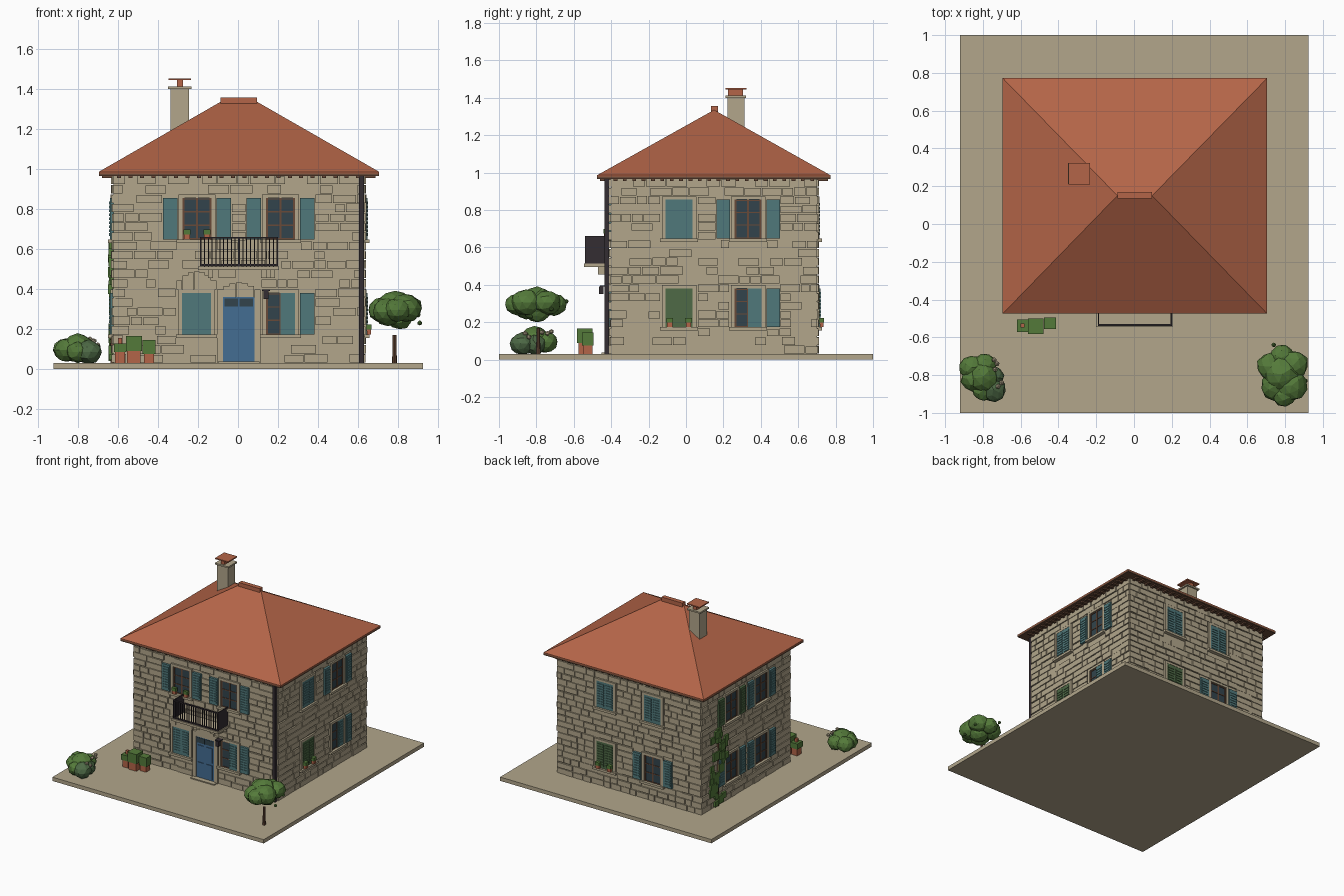
import bpy, bmesh, math, random
from mathutils import Matrix, Vector

if "Cube" in bpy.data.objects:
    bpy.data.objects.remove(bpy.data.objects["Cube"])

random.seed(4)

def lin(c):
    c /= 255
    return c / 12.92 if c <= 0.04045 else ((c + 0.055) / 1.055) ** 2.4

MATS = {}
for mat_name, rgb in dict(stone=(178, 166, 139), terracotta=(180, 101, 72), wood_brown=(104, 74, 56),
                          teal_paint=(80, 121, 123), blue_paint=(68, 109, 146), dark_glass=(50, 68, 76),
                          iron=(52, 45, 50), leaf_green=(84, 122, 58), deep_green=(78, 106, 70)).items():
    m = bpy.data.materials.new(mat_name)
    m.diffuse_color = (*map(lin, rgb), 1)
    m.use_nodes = True
    m.node_tree.nodes["Principled BSDF"].inputs["Base Color"].default_value = m.diffuse_color
    MATS[mat_name] = m

PARTS = {}

def part(name, mat):
    return PARTS.setdefault(name, (bmesh.new(), mat))[0]

def box(name, mat, x0, x1, y0, y1, z0, z1):
    c = Vector((x0 + x1, y0 + y1, z0 + z1)) / 2
    s = Matrix.Diagonal((abs(x1 - x0), abs(y1 - y0), abs(z1 - z0), 1))
    bmesh.ops.create_cube(part(name, mat), size=1, matrix=Matrix.Translation(c) @ s)

def blob(name, mat, pos, size, detail=1, jitter=0.12):
    bm = part(name, mat)
    turn = Matrix.Rotation(random.uniform(0, 6.28), 4, 'Z')
    made = bmesh.ops.create_icosphere(bm, subdivisions=detail, radius=1)['verts']
    for v in made:
        v.co = Vector(pos) + Vector(a * b for a, b in zip(turn @ v.co, size)) * random.uniform(1 - jitter, 1)

# House extents
X0, X1, Y0, Y1, ZB, ZT = -0.622, 0.628, -0.402, 0.70, 0.03, 0.97
FACES = {'front': (Y0, -1, X0, X1), 'back': (Y1, 1, X0, X1), 'left': (X0, -1, Y0, Y1), 'right': (X1, 1, Y0, Y1)}

def wall_box(face, name, mat, u0, u1, z0, z1, d0, d1):
    """Box on a wall: u along the wall, d outward from it."""
    w, sign, _, _ = FACES[face]
    a, b = sorted((w + sign * d0, w + sign * d1))
    if face in ('front', 'back'):
        box(name, mat, u0, u1, a, b, z0, z1)
    else:
        box(name, mat, a, b, u0, u1, z0, z1)

HOLES = {f: [] for f in FACES}

def shutter(face, u0, u1, z0, z1, mat, d=0.012):
    n = mat.split('_')[0] + '_shutters'
    wall_box(face, n, mat, u0, u1, z0, z1, 0, d + 0.006)
    for i in range(9):
        z = z0 + 0.015 + (z1 - z0 - 0.03) * i / 9
        wall_box(face, n, mat, u0 + 0.008, u1 - 0.008, z + 0.003, z + 0.016, d, d + 0.010)

def window(face, u, z0, style, mat='teal_paint', pots=False):
    z1, h = z0 + 0.207, 0.072
    # Stone surround and sill
    for a, b in ((-0.092, -h), (h, 0.092)):
        wall_box(face, 'window_surrounds', 'stone', u + a, u + b, z0, z1, 0, 0.014)
    wall_box(face, 'window_surrounds', 'stone', u - 0.092, u + 0.092, z1, z1 + 0.018, 0, 0.014)
    wall_box(face, 'window_sills', 'stone', u - 0.102, u + 0.102, z0 - 0.018, z0, 0, 0.028)
    HOLES[face].append((u - 0.1, u + 0.1, z0 - 0.02, z1 + 0.02))
    if style == 'closed':
        shutter(face, u - h, u, z0, z1, mat, 0.006)
        shutter(face, u, u + h, z0, z1, mat, 0.006)
    else:
        # Glass, casement bars and open leaves
        wall_box(face, 'window_glass', 'dark_glass', u - h, u + h, z0, z1, 0, 0.003)
        for c in (-h + 0.005, 0, h - 0.005):
            wall_box(face, 'window_frames', 'wood_brown', u + c - 0.005, u + c + 0.005, z0, z1, 0, 0.008)
        for z in (z0, z0 + 0.068, z0 + 0.135, z1 - 0.008):
            wall_box(face, 'window_frames', 'wood_brown', u - h, u + h, z, z + 0.006, 0, 0.007)
        shutter(face, u + 0.098, u + 0.17, z0, z1, mat)
        if style == 'half':
            shutter(face, u, u + h, z0, z1, mat, 0.006)
        else:
            shutter(face, u - 0.17, u - 0.098, z0, z1, mat)
        HOLES[face].append((u - (0.172 if style == 'open' else 0.1), u + 0.172, z0, z1))
    if pots:
        for c in (-0.05, 0.05):
            wall_box(face, 'sill_pots', 'terracotta', u + c - 0.014, u + c + 0.014, z0, z0 + 0.025, 0.017, 0.036)
            wall_box(face, 'sill_plants', 'leaf_green', u + c - 0.018, u + c + 0.018, z0 + 0.025, z0 + 0.05, 0.015, 0.038)

LOW, HIGH = 0.173, 0.648
window('front', -0.205, HIGH, 'open', pots=True)
window('front', 0.212, HIGH, 'open')
window('front', -0.207, LOW, 'closed')
window('front', 0.212, LOW, 'half')
window('right', -0.037, HIGH, 'closed')
window('right', 0.332, HIGH, 'open')
window('right', -0.037, LOW, 'closed', 'deep_green', True)
window('right', 0.332, LOW, 'half')
window('back', 0.21, HIGH, 'closed')
window('back', -0.205, HIGH, 'closed')
window('back', 0.21, LOW, 'closed', 'deep_green', True)
window('back', -0.205, LOW, 'open')
window('left', 0.332, HIGH, 'open', 'deep_green')
window('left', -0.037, HIGH, 'open')
window('left', 0.332, LOW, 'open')
window('left', -0.037, LOW, 'open')

# Front door with glazed lights, panels, stone jambs and arch
wall_box('front', 'front_door', 'blue_paint', -0.075, 0.083, ZB, 0.36, 0, 0.012)
for a, b in ((-0.068, 0.0), (0.008, 0.076)):
    wall_box('front', 'door_glass', 'dark_glass', a, b, 0.312, 0.352, 0, 0.015)
    for z0, z1 in ((0.05, 0.16), (0.18, 0.295)):
        wall_box('front', 'door_panels', 'blue_paint', a + 0.01, b - 0.01, z0, z1, 0, 0.017)
for a, b in ((-0.105, -0.075), (0.083, 0.113)):
    wall_box('front', 'door_jambs', 'stone', a, b, ZB, 0.36, 0, 0.018)
wall_box('front', 'door_step', 'stone', -0.1, 0.108, ZB, 0.038, 0, 0.05)
HOLES['front'].append((-0.108, 0.116, ZB, 0.44))

def arch(u, z, half, rise):
    for i in range(7):
        t = (i - 3) / 3.5
        top = z + 0.02 + rise * math.cos(t * 1.4)
        wall_box('front', 'arch_stones', 'stone', u + half * (t - 0.14), u + half * (t + 0.14), z, top, 0, 0.018)

arch(0.004, 0.36, 0.108, 0.052)
arch(-0.207, 0.398, 0.1, 0.07)
HOLES['front'].append((-0.31, -0.1, 0.39, 0.49))

# Walls: core plus staggered rubble stones filling the space between openings
box('wall_core', 'stone', X0, X1, Y0, Y1, ZB, ZT)
ROWS = 20
for face, (_, _, lo, hi) in FACES.items():
    for r in range(ROWS):
        z0 = ZB + (ZT - ZB) * r / ROWS
        z1 = z0 + (ZT - ZB) / ROWS
        u = lo - 0.004
        for a, b in sorted((h[0], h[1]) for h in HOLES[face] if h[2] < z1 - 0.01 and h[3] > z0 + 0.01) + [(hi + 0.004, 9)]:
            while a - u > 0.012:
                w = random.uniform(0.05, 0.13)
                if a - u - w < 0.035:
                    w = a - u
                wall_box(face, 'wall_stones', 'stone', u + 0.002, u + w - 0.003,
                         z0 + 0.002, z1 - random.uniform(0.002, 0.007), -0.01, random.uniform(0.005, 0.012))
                u += w
            u = max(u, b)

# Hipped roof, eave board, rafter ends and ridge cap
RX0, RX1, RY0, RY1, RYM = -0.695, 0.705, -0.475, 0.772, 0.15
box('eave_board', 'wood_brown', RX0, RX1, RY0, RY1, 0.966, 0.978)
bm = part('hip_roof', 'terracotta')
lower, upper = [[bm.verts.new((x, y, z)) for x, y in ((RX0, RY0), (RX1, RY0), (RX1, RY1), (RX0, RY1))] for z in (0.978, 0.986)]
ridge = [bm.verts.new((x, RYM, 1.335)) for x in (-0.088, 0.096)]
bm.faces.new(lower[::-1])
for i in range(4):
    j = (i + 1) % 4
    bm.faces.new((lower[i], lower[j], upper[j], upper[i]))
bm.faces.new((upper[0], upper[1], ridge[1], ridge[0]))
bm.faces.new((upper[1], upper[2], ridge[1]))
bm.faces.new((upper[2], upper[3], ridge[0], ridge[1]))
bm.faces.new((upper[3], upper[0], ridge[0]))
box('ridge_cap', 'terracotta', -0.088, 0.096, 0.135, 0.17, 1.325, 1.357)
for face, (_, _, lo, hi) in FACES.items():
    for i in range(22):
        u = lo + (hi - lo) * (i + 0.5) / 22
        wall_box(face, 'rafter_ends', 'wood_brown', u - 0.01, u + 0.01, 0.955, 0.967, 0, 0.058)

# Chimney
box('chimney_stack', 'stone', -0.337, -0.245, 0.222, 0.312, 1.08, 1.4)
box('chimney_collar', 'stone', -0.35, -0.233, 0.212, 0.322, 1.4, 1.412)
box('chimney_pot', 'terracotta', -0.306, -0.276, 0.225, 0.305, 1.412, 1.446)
box('chimney_cap', 'terracotta', -0.347, -0.234, 0.21, 0.324, 1.444, 1.453)

# Balcony slab and iron railing
box('balcony_slab', 'stone', -0.2, 0.205, -0.545, Y0, 0.495, 0.513)
for x in (-0.15, 0.14):
    box('balcony_brackets', 'stone', x, x + 0.025, -0.47, Y0, 0.455, 0.495)
for z in (0.515, 0.652):
    box('balcony_railing', 'iron', -0.19, 0.2, -0.54, -0.53, z, z + 0.009)
for i in range(21):
    x = -0.187 + i * 0.0192
    r = 0.004 if i % 10 == 0 else 0.0025
    box('balcony_railing', 'iron', x - r, x + r, -0.535 - r, -0.535 + r, 0.513, 0.658)
for x in (-0.19, 0.194):
    box('balcony_side_panels', 'iron', x, x + 0.006, -0.54, Y0 - 0.01, 0.515, 0.66)

# Downpipe and lantern
box('downpipe', 'iron', 0.605, 0.63, -0.436, -0.412, ZB, 0.967)
box('lantern_arm', 'iron', 0.12, 0.16, -0.46, Y0, 0.39, 0.397)
box('lantern', 'iron', 0.127, 0.153, -0.465, -0.44, 0.35, 0.392)

# Climbing vine on the left wall
for i in range(34):
    t = i / 33
    u, z, s = 0.5 + random.uniform(-0.09, 0.09), 0.06 + 0.56 * t, random.uniform(0.016, 0.034)
    wall_box('left', 'climbing_vine', ('leaf_green'), u - s, u + s, z - s, z + s, 0, random.uniform(0.016, 0.028))
wall_box('left', 'vine_stem', 'wood_brown', 0.495, 0.507, ZB, 0.55, 0, 0.015)

# Ground slab
box('ground_slab', 'stone', -0.922, 0.925, -1, 1, 0, 0.03)

# Planters beside the front wall
for x0, x1, y0, y1, zp, zt in ((-0.62, -0.558, -0.572, -0.505, 0.085, 0.128),
                               (-0.56, -0.48, -0.582, -0.5, 0.09, 0.165),
                               (-0.476, -0.413, -0.555, -0.495, 0.075, 0.145)):
    box('planter_pots', 'terracotta', x0 + 0.006, x1 - 0.006, y0 + 0.006, y1 - 0.006, 0.03, zp)
    box('planter_shrubs', 'leaf_green', x0, x1, y0, y1, zp, zt)
box('planter_flower', 'terracotta', -0.6, -0.58, -0.548, -0.528, 0.128, 0.155)

# Tree at the front right
bmesh.ops.create_cone(part('tree_trunk', 'wood_brown'), cap_ends=True, segments=8, radius1=0.012, radius2=0.009,
                      depth=0.14, matrix=Matrix.Translation((0.782, -0.79, 0.1)))
for dx, dy, dz, s in ((0, 0, 0.015, 0.1), (-0.06, 0.04, 0, 0.08), (0.06, 0.05, 0.01, 0.082), (0.0, 0.09, 0, 0.072),
                      (-0.035, -0.06, -0.01, 0.085), (0.05, -0.06, 0.01, 0.088), (0.01, -0.105, 0, 0.072), (0.02, 0, -0.035, 0.075)):
    blob('tree_canopy', 'leaf_green', (0.785 + dx, -0.795 + dy, 0.295 + dz), (s, s, s * 0.86), 2)
for p in ((0.908, -0.83, 0.23), (0.9, -0.72, 0.27), (0.74, -0.64, 0.31)):
    blob('tree_canopy', 'leaf_green', p, (0.014, 0.014, 0.014))

# Bush with pale blossoms at the front left
for i, (dx, dy, dz, s) in enumerate(((0, 0, 0.01, 0.085), (-0.06, 0.05, 0, 0.068), (-0.05, -0.01, 0, 0.07), (0.055, -0.065, -0.01, 0.07),
                                     (0.01, 0.06, 0, 0.068), (0.0, -0.07, -0.01, 0.06), (0.05, 0.0, -0.015, 0.065))):
    deep = i in (3, 6)
    blob('bush_shade' if deep else 'bush', 'deep_green' if deep else 'leaf_green',
         (-0.8 + dx, -0.81 + dy, 0.095 + dz), (s, s, s * 0.9), 2)
for p in ((-0.725, -0.74, 0.14), (-0.74, -0.72, 0.15), (-0.735, -0.77, 0.145), (-0.72, -0.86, 0.14), (-0.7, -0.84, 0.12)):
    blob('bush_blossoms', 'stone', p, (0.015, 0.015, 0.014))

# Turn the collected parts into objects
for name, (bm, mat) in PARTS.items():
    bmesh.ops.recalc_face_normals(bm, faces=bm.faces)
    mesh = bpy.data.meshes.new(name)
    bm.to_mesh(mesh)
    bm.free()
    mesh.materials.append(MATS[mat])
    bpy.context.collection.objects.link(bpy.data.objects.new(name, mesh))
